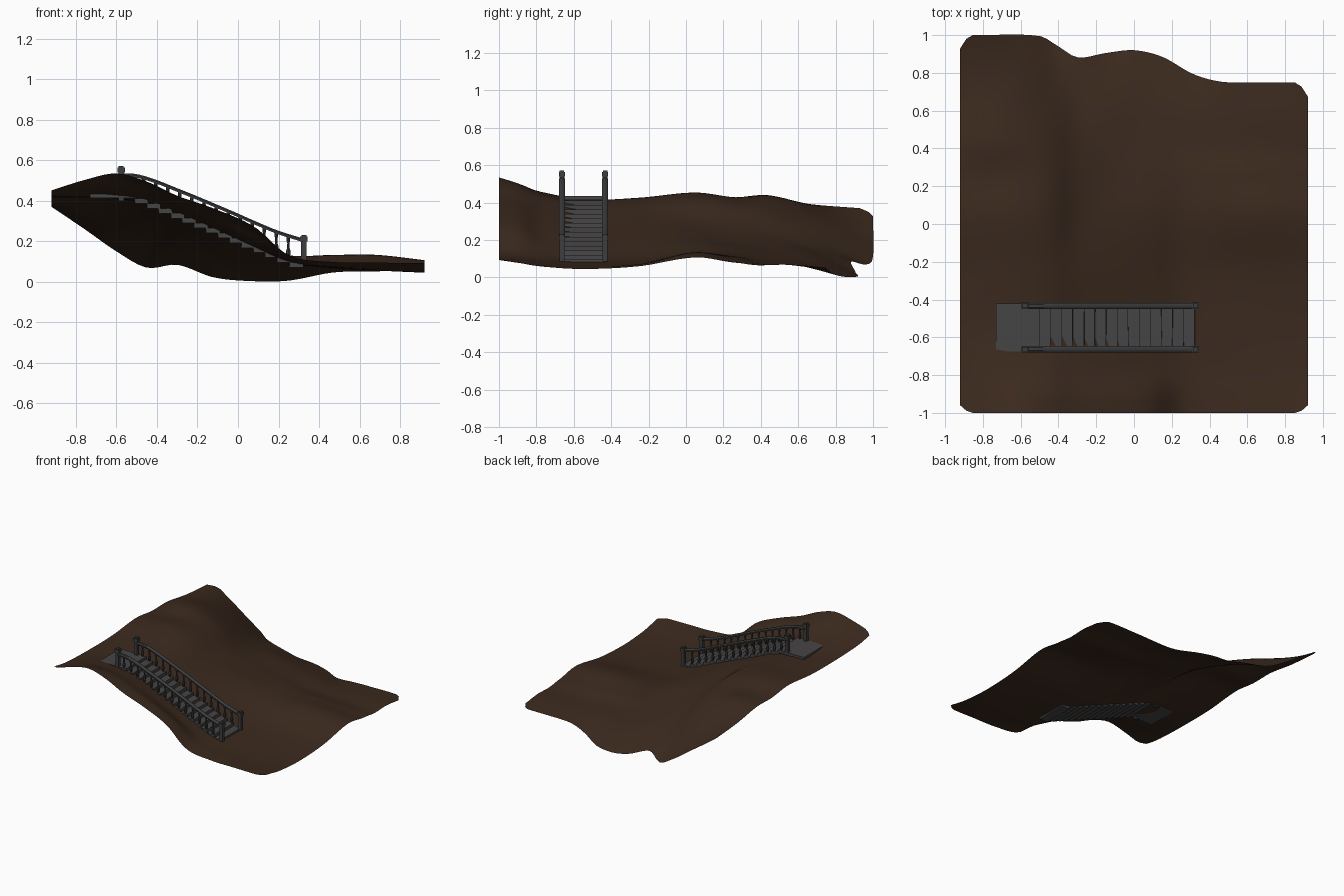
import bpy, bmesh, math, random
from mathutils import Vector

if "Cube" in bpy.data.objects:
    bpy.data.objects.remove(bpy.data.objects["Cube"])
random.seed(4)


def material(name, rgb):
    m = bpy.data.materials.new(name)
    m.diffuse_color = (*rgb, 1)
    m.use_nodes = True
    m.node_tree.nodes["Principled BSDF"].inputs["Base Color"].default_value = m.diffuse_color
    return m


EARTH = material("brown earth", (0.044, 0.023, 0.013))
STONE = material("grey stone", (0.062, 0.058, 0.058))
RAIL = material("dark grey rail", (0.046, 0.047, 0.049))


def finish(bm, name, mat, smooth=None):
    bmesh.ops.recalc_face_normals(bm, faces=bm.faces)
    me = bpy.data.meshes.new(name)
    bm.to_mesh(me)
    bm.free()
    ob = bpy.data.objects.new(name, me)
    bpy.context.collection.objects.link(ob)
    me.materials.append(mat)
    if smooth:
        bpy.ops.object.select_all(action='DESELECT')
        ob.select_set(True)
        bpy.context.view_layer.objects.active = ob
        bpy.ops.object.shade_smooth_by_angle(angle=math.radians(smooth))
    return ob


def spline(xs, vs, x):
    """Smooth curve through the points (xs, vs)."""
    n = len(xs)
    i = 0
    while i < n - 2 and x > xs[i + 1]:
        i += 1

    def slope(k):
        a, b = max(k - 1, 0), min(k + 1, n - 1)
        return (vs[b] - vs[a]) / (xs[b] - xs[a])
    h = xs[i + 1] - xs[i]
    t = (x - xs[i]) / h
    return ((2*t**3 - 3*t*t + 1) * vs[i] + (t**3 - 2*t*t + t) * h * slope(i)
            + (3*t*t - 2*t**3) * vs[i + 1] + (t**3 - t*t) * h * slope(i + 1))


# hillside: height field over x columns and y rows, with a wavy back edge
XS = [-.92, -.75, -.6, -.45, -.3, -.12, .08, .25, .47, .68, .92]
YS = [-1, -.89, -.77, -.55, -.25, .05, .25, .45, .72, 1]
ZS = [[.452, .505, .535, .495, .425, .362, .272, .132, .098, .095, .092],
      [.436, .482, .500, .475, .415, .350, .255, .125, .090, .080, .076],
      [.425, .455, .450, .432, .372, .290, .190, .108, .075, .065, .058],
      [.418, .418, .412, .385, .323, .249, .166, .096, .068, .056, .045],
      [.420, .424, .424, .397, .330, .253, .168, .100, .076, .070, .060],
      [.445, .452, .450, .412, .310, .240, .180, .130, .132, .133, .107],
      [.425, .428, .425, .385, .285, .205, .155, .120, .112, .102, .080],
      [.425, .438, .405, .340, .240, .170, .120, .090, .078, .072, .065],
      [.390, .355, .300, .220, .165, .120, .076, .066, .066, .068, .068],
      [.370, .255, .150, .070, .084, .022, .003, .006, .046, .052, .052]]
EX = [-.92, -.84, -.5, -.4, -.3, -.15, 0, .15, .3, .4, .5, .8, .92]
EY = [1, 1, .995, .94, .882, .905, .92, .885, .80, .765, .75, .75, .745]


def ground(x, v):
    return spline(YS, [spline(XS, row, x) for row in ZS], v)


def hillside():
    bm = bmesh.new()
    nx, ny = 56, 60
    rows = []
    for j in range(ny + 1):
        v = -1 + 2 * j / ny
        row = []
        for i in range(nx + 1):
            x = -.92 + 1.84 * i / nx
            corner = max(0, (abs(x) - .85) / .07)
            back = spline(EX, EY, x) - .07 * corner ** 2
            y = v
            if v > .3:
                y = .3 + (v - .3) * (back - .3) / .7
            if v < -.85:
                y += .04 * corner ** 2 * (-.85 - v) / .15
            row.append(bm.verts.new((x, y, max(0, ground(x, v)))))
        rows.append(row)
    for a, b in zip(rows, rows[1:]):
        for i in range(nx):
            bm.faces.new((a[i], a[i + 1], b[i + 1], b[i]))
    ob = finish(bm, "hillside", EARTH, 60)
    if ob.data.polygons[0].normal.z < 0:
        ob.data.flip_normals()


hillside()


def add_box(bm, x0, x1, y0, y1, z0, z1, jitter=0):
    r = bmesh.ops.create_cube(bm, size=1)
    for v in r["verts"]:
        v.co = Vector((x0 if v.co.x < 0 else x1, y0 if v.co.y < 0 else y1,
                       z0 if v.co.z < 0 else z1))
        v.co.x += random.uniform(-jitter, jitter)


# stair treads and the top landing
Y0, Y1 = -.675, -.42
X_TOP, RUN, RISE = -.50, .0587, .0243
bm = bmesh.new()
add_box(bm, -.73, X_TOP, Y0, Y1, .413, .434)
for i in range(14):
    x = X_TOP + i * RUN
    z = .430 - (i + 1) * RISE
    add_box(bm, x - .01, x + RUN, Y0 + .003, Y1 - .003, z - .019, z + .006, .003)
finish(bm, "stair_treads", STONE)


def tread_height(x):
    return .43 - max(0, x - X_TOP + .03) * RISE / RUN


# handrail path seen from the front
RX = [-.577, -.5, -.4, -.3, -.2, 0, .1, .2, .325]
RZ = [.525, .522, .492, .452, .412, .327, .283, .242, .203]


def handrail(name, y):
    bm = bmesh.new()
    prof = [(-.014, -.008), (.014, -.008), (.016, .003), (.008, .010),
            (-.008, .010), (-.016, .003)]
    rings = []
    for k in range(31):
        x = RX[0] + (RX[-1] - RX[0]) * k / 30
        z = spline(RX, RZ, x)
        rings.append([bm.verts.new((x, y + a, z + b)) for a, b in prof])
    for a, b in zip(rings, rings[1:]):
        for i in range(6):
            j = (i + 1) % 6
            bm.faces.new((a[i], a[j], b[j], b[i]))
    bm.faces.new(rings[0])
    bm.faces.new(rings[-1])
    finish(bm, name, RAIL, 40)


def balusters(name, y):
    bm = bmesh.new()
    turned = [(0, .009), (.12, .009), (.16, .005), (.30, .010), (.42, .012),
              (.55, .007), (.75, .005), (.85, .009), (1, .008)]
    n = 8
    for k in range(14):
        x = -.525 + k * .0595
        z0 = tread_height(x) - .012
        z1 = spline(RX, RZ, x) - .003
        rings = [[bm.verts.new((x + r * math.cos(math.tau * i / n),
                                y + r * math.sin(math.tau * i / n),
                                z0 + t * (z1 - z0))) for i in range(n)]
                 for t, r in turned]
        for a, b in zip(rings, rings[1:]):
            for i in range(n):
                j = (i + 1) % n
                bm.faces.new((a[i], a[j], b[j], b[i]))
    finish(bm, name, RAIL, 40)


def newel(name, x, y, z0, z1):
    bm = bmesh.new()
    add_box(bm, x - .013, x + .013, y - .013, y + .013, z0, z1 - .03)
    add_box(bm, x - .018, x + .018, y - .017, y + .017, z1 - .032, z1 - .008)
    add_box(bm, x - .012, x + .012, y - .012, y + .012, z1 - .008, z1)
    finish(bm, name, RAIL)


# both balustrades
for side, y in (("front", -.663), ("back", -.433)):
    handrail(side + "_handrail", y)
    balusters(side + "_balusters", y)
    newel(side + "_top_newel", -.577, y, .40, .572)
    newel(side + "_bottom_newel", .325, y, .085, .232)
